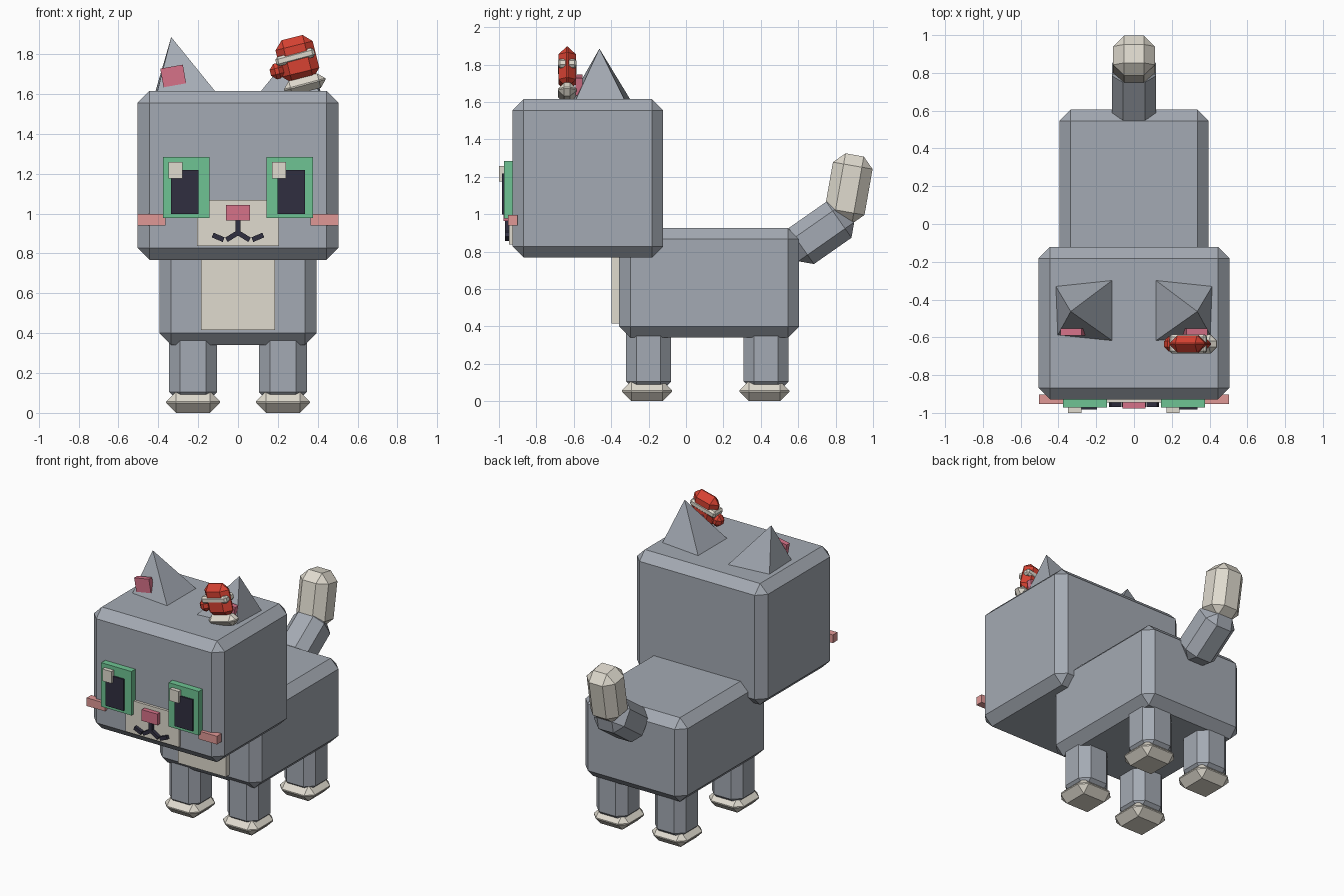
import bpy, bmesh, math
from mathutils import Matrix, Vector

if "Cube" in bpy.data.objects:
    bpy.data.objects.remove(bpy.data.objects["Cube"])


def material(name, rgb):
    lin = [((c / 255 + 0.055) / 1.055) ** 2.4 for c in rgb]
    m = bpy.data.materials.new(name)
    m.diffuse_color = (*lin, 1)
    m.use_nodes = True
    m.node_tree.nodes["Principled BSDF"].inputs["Base Color"].default_value = m.diffuse_color
    return m


GREY = material("grey fur", (164, 170, 179))
CREAM = material("cream", (224, 219, 207))
GREEN = material("green", (110, 196, 147))
DARK = material("dark", (48, 47, 64))
PINK = material("pink", (214, 114, 137))
BLUSH = material("blush", (224, 152, 150))
RED = material("red", (215, 66, 50))


def finish(bm, name, mat):
    bmesh.ops.recalc_face_normals(bm, faces=bm.faces[:])
    me = bpy.data.meshes.new(name)
    bm.to_mesh(me)
    bm.free()
    me.materials.append(mat)
    ob = bpy.data.objects.new(name, me)
    bpy.context.collection.objects.link(ob)
    return ob


def box(name, mat, center, size, bevel=0.0, axis='X', angle=0.0):
    """Chamfered box, turned about one axis through its centre."""
    bm = bmesh.new()
    bmesh.ops.create_cube(bm, size=1)
    bmesh.ops.scale(bm, vec=Vector(size), verts=bm.verts[:])
    if bevel:
        bmesh.ops.bevel(bm, geom=bm.edges[:], offset=bevel, segments=1,
                        profile=0.5, affect='EDGES')
    mtx = Matrix.Translation(center) @ Matrix.Rotation(math.radians(angle), 4, axis)
    bm.transform(mtx)
    return finish(bm, name, mat)


def span(name, mat, x, y, z, bevel=0.0):
    """Box given by its (low, high) range on each axis."""
    r = (x, y, z)
    return box(name, mat, [(a + b) / 2 for a, b in r], [b - a for a, b in r], bevel)


def stroke(name, a, b):
    """Short dark bar on the face from a to b, given as (x, z)."""
    dx, dz = b[0] - a[0], b[1] - a[1]
    box(name, DARK, ((a[0] + b[0]) / 2, -0.953, (a[1] + b[1]) / 2),
        (math.hypot(dx, dz), 0.03, 0.025), 0, 'Y', -math.degrees(math.atan2(dz, dx)))


# Body and head
span("body", GREY, (-0.395, 0.395), (-0.358, 0.605), (0.34, 0.926), 0.06)
span("head", GREY, (-0.505, 0.505), (-0.928, -0.122), (0.768, 1.615), 0.06)
span("chest_patch", CREAM, (-0.185, 0.185), (-0.398, -0.34), (0.415, 0.80))

# Legs and paws
for side, sx in (("left", -1), ("right", 1)):
    for end, y in (("front", -0.2), ("back", 0.428)):
        box(f"{end}_leg_{side}", GREY, (sx * 0.225, y, 0.25), (0.24, 0.24, 0.40), 0.055)
        box(f"{end}_paw_{side}", CREAM, (sx * 0.225, y - 0.009, 0.054),
            (0.27, 0.267, 0.108), 0.05)

# Tail
box("tail_base", GREY, (0, 0.717, 0.90), (0.235, 0.235, 0.365), 0.06, 'X', -55)
box("tail_tip", CREAM, (0, 0.87, 1.137), (0.22, 0.215, 0.365), 0.058, 'X', -10)

# Ears: leaning pyramids with a pink inner plate
for side, sx in (("left", -1), ("right", 1)):
    bm = bmesh.new()
    pts = [(0.415, -0.328), (0.112, -0.296), (0.112, -0.62), (0.405, -0.59)]
    base = [bm.verts.new((sx * x, y, 1.61)) for x, y in pts]
    tip = bm.verts.new((sx * 0.335, -0.463, 1.885))
    bm.faces.new(base)
    for i in range(4):
        bm.faces.new((base[i], base[(i + 1) % 4], tip))
    finish(bm, f"ear_{side}", GREY)
    box(f"inner_ear_{side}", PINK, (sx * 0.325, -0.572, 1.69),
        (0.115, 0.035, 0.095), 0, 'Y', sx * 10)

# Eyes and cheeks
for side, sx in (("left", -1), ("right", 1)):
    cx = sx * 0.26
    box(f"eye_{side}", GREEN, (cx, -0.945, 1.13), (0.233, 0.054, 0.307))
    box(f"pupil_{side}", DARK, (sx * 0.266, -0.96, 1.108), (0.138, 0.046, 0.22))
    box(f"eye_highlight_{side}", CREAM, (cx - 0.054, -0.975, 1.216), (0.07, 0.05, 0.083))
    box(f"cheek_{side}", BLUSH, (sx * 0.433, -0.927, 0.968), (0.141, 0.05, 0.057))

# Muzzle, nose and mouth
span("muzzle", CREAM, (-0.206, 0.206), (-0.946, -0.91), (0.838, 1.068))
span("nose", PINK, (-0.06, 0.06), (-0.977, -0.92), (0.964, 1.042))
stroke("mouth_centre", (0, 0.97), (0, 0.89))
for side, sx in (("left", -1), ("right", 1)):
    stroke(f"mouth_inner_{side}", (0, 0.904), (sx * 0.058, 0.868))
    stroke(f"mouth_outer_{side}", (sx * 0.072, 0.869), (sx * 0.127, 0.892))

# Small tilted hat in front of the right ear
HY = -0.635
box("hat_crown", RED, (0.298, HY, 1.775), (0.192, 0.092, 0.222), 0.042, 'Y', -14)
box("hat_band", CREAM, (0.287, HY, 1.785), (0.20, 0.10, 0.048), 0.012, 'Y', -15)
box("hat_brim", CREAM, (0.335, HY, 1.648), (0.215, 0.10, 0.075), 0.034, 'Y', -15)
box("hat_bobble", RED, (0.196, HY, 1.714), (0.07, 0.08, 0.08), 0.025, 'Y', -14)
